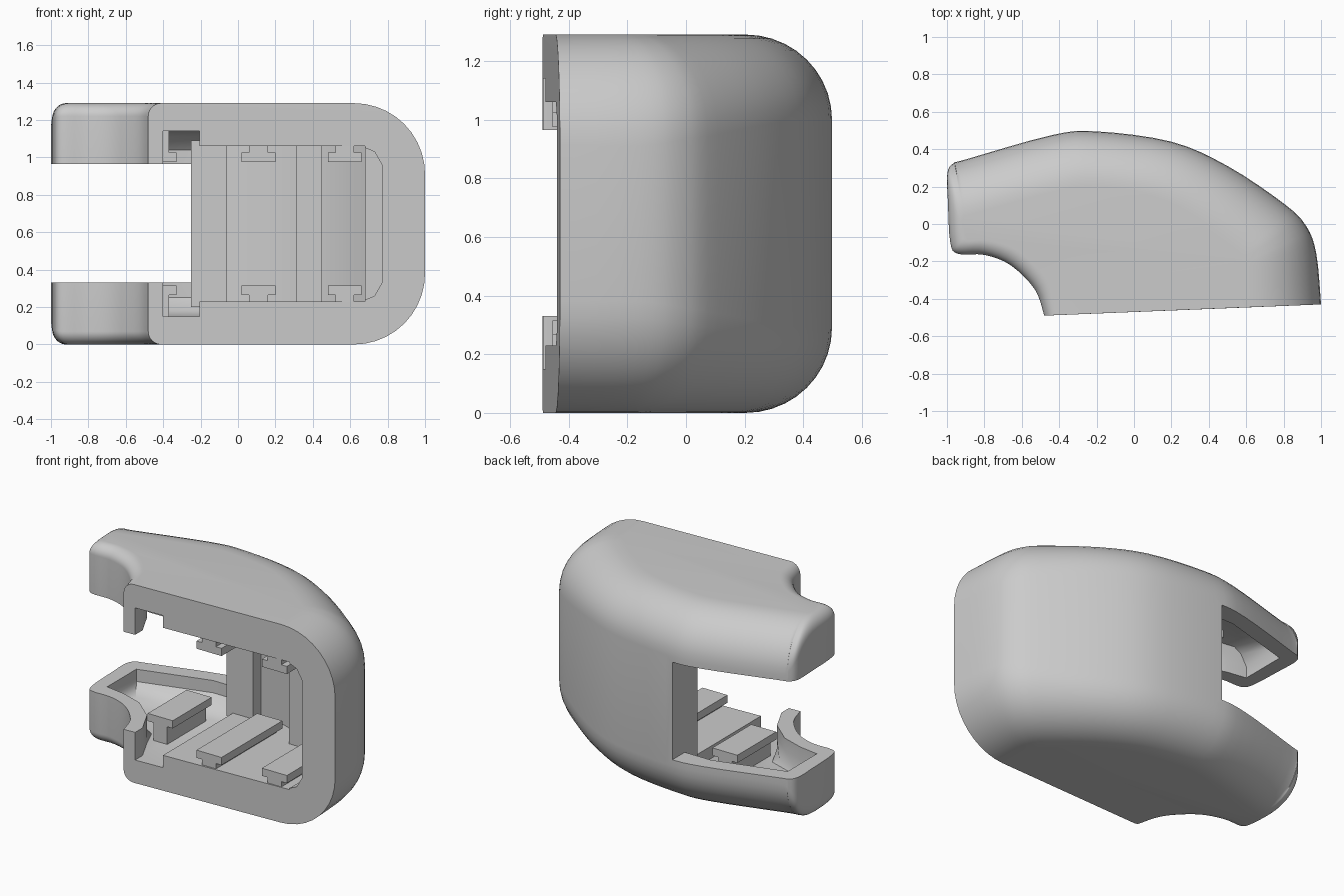
import bpy, bmesh, math
from mathutils import Vector

if "Cube" in bpy.data.objects:
    bpy.data.objects.remove(bpy.data.objects["Cube"])

HEIGHT = 1.29
grey = bpy.data.materials.new("light_grey")
grey.use_nodes = True
grey.diffuse_color = (0.6, 0.6, 0.6, 1)
grey.node_tree.nodes["Principled BSDF"].inputs["Base Color"].default_value = (0.6, 0.6, 0.6, 1)


def add_object(name, bm):
    bmesh.ops.recalc_face_normals(bm, faces=bm.faces)
    mesh = bpy.data.meshes.new(name)
    bm.to_mesh(mesh)
    bm.free()
    obj = bpy.data.objects.new(name, mesh)
    bpy.context.collection.objects.link(obj)
    mesh.materials.append(grey)
    return obj


def loft(name, rings):
    bm = bmesh.new()
    rows = [[bm.verts.new(p) for p in ring] for ring in rings]
    n = len(rows[0])
    for low, high in zip(rows, rows[1:]):
        for i in range(n):
            j = (i + 1) % n
            bm.faces.new((low[i], low[j], high[j], high[i]))
    bm.faces.new(rows[0][::-1])
    bm.faces.new(rows[-1])
    return add_object(name, bm)


def prism(name, outline, z0, z1):
    return loft(name, [[(x, y, z) for x, y in outline] for z in (z0, z1)])


def box(name, x0, x1, y0, y1, z0, z1):
    return prism(name, [(x0, y0), (x1, y0), (x1, y1), (x0, y1)], z0, z1)


def smooth_path(points, steps):
    # Catmull-Rom through an open chain of points of any dimension
    pts = [Vector(p) for p in points]
    pts = [pts[0]] + pts + [pts[-1]]
    path = []
    for a, b, c, d in zip(pts, pts[1:], pts[2:], pts[3:]):
        for k in range(steps):
            t = k / steps
            path.append(b + (c - a) * (t / 2) + (a * 2 - b * 5 + c * 4 - d) * (t * t / 2)
                        + (b * 3 - a - c * 3 + d) * (t ** 3 / 2))
    return path + [pts[-1]]


def cut(target, cutter):
    mod = target.modifiers.new("cut", 'BOOLEAN')
    mod.operation = 'DIFFERENCE'
    mod.solver = 'EXACT'
    mod.object = cutter
    bpy.context.view_layer.objects.active = target
    bpy.ops.object.modifier_apply(modifier=mod.name)
    bpy.data.objects.remove(cutter)


# Shell plan: wall x, wall y, flat-face x, flat-face y, rounding height
plan = [
    (1.0, -.43, .62, -.445, .38), (.975, -.16, .615, -.25, .38),
    (.92, -.01, .6, -.19, .36), (.8, .11, .56, -.14, .34),
    (.5, .31, .34, .03, .3), (.2, .44, .11, .15, .29),
    (-.2, .495, -.2, .2, .29), (-.44, .475, -.4, .18, .29),
    (-.9, .345, -.84, .06, .29), (-.965, .325, -.91, .04, .26),
    (-.998, .27, -.92, .02, .18), (-.995, .12, -.92, 0, .09),
    (-.982, -.1, -.91, -.06, .08), (-.94, -.16, -.89, -.09, .07),
    (-.8, -.165, -.78, -.09, .07), (-.66, -.22, -.61, -.15, .07),
    (-.53, -.35, -.46, -.31, .07), (-.48, -.49, -.41, -.487, .07),
]
path = smooth_path(plan, 4)
lower = []
LAYERS = 10
for k in range(LAYERS + 1):
    a = math.pi / 2 * (1 - k / LAYERS)
    c, s = math.cos(a), math.sin(a)
    lower.append([(p[2] + (p[0] - p[2]) * c, p[3] + (p[1] - p[3]) * c,
                   p[4] * (1 - s)) for p in path])
upper = [[(x, y, HEIGHT - z) for x, y, z in ring] for ring in reversed(lower)]
shell = loft("shell", lower + upper)

# Main cavity, with vertical corners rounded on the closed side
cavity = [(-.3, -.6), (.68, -.6), (.68, -.05), (.58, .05), (.45, .13),
          (.3, .22), (.1, .29), (-.1, .33), (-.3, .34)]
cut(shell, prism("cavity_cutter", cavity, .23, 1.06))

# Rounded strip that widens the opening to the side
side = [(.5, .23), (.66, .23), (.73, .26), (.77, .33)]
side += [(x, HEIGHT - z) for x, z in reversed(side)]
cut(shell, loft("side_cutter", [[(x, y, z) for x, z in side] for y in (-.6, -.1)]))

# Prong pocket narrows toward its floor and ceiling
pocket = [(-.9, -.06), (-.77, -.08), (-.62, -.13), (-.48, -.25), (-.4, -.41),
          (-.4, -.6), (-.205, -.6), (-.205, .37), (-.44, .37), (-.9, .24)]


def pocket_ring(z, d):
    return [(x + d if x < -.5 else x, y - d * 1.5 if y > 0 else y, z) for x, y in pocket]


cut(shell, loft("pocket_cutter", [pocket_ring(.15, .09), pocket_ring(.18, .04), pocket_ring(.25, 0),
                                  pocket_ring(HEIGHT - .25, 0), pocket_ring(HEIGHT - .18, .04),
                                  pocket_ring(HEIGHT - .15, .09)]))

# Slot separating the two prongs
cut(shell, box("slot_cutter", -1.2, -.25, -1, 1, .33, .965))

# Upright posts against the back wall
parts = [shell,
         box("slot_post", -.25, -.06, .24, .42, .2, 1.09),
         box("middle_post", .31, .45, .08, .27, .2, 1.09)]


# T-shaped rails on the floor and ceiling
def rail(name, x, y0, y1, z):
    section = [(.04, z), (.04, .265), (0, .265), (0, .315), (.18, .315),
               (.18, .265), (.14, .265), (.14, z)]
    for side_name, flip in (("lower", False), ("upper", True)):
        parts.append(loft(side_name + "_" + name, [
            [(x + u, y, HEIGHT - v if flip else v) for u, v in section] for y in (y0, y1)]))


rail("middle_rail", .02, -.455, .17, .21)
rail("side_rail", .48, -.44, .06, .21)
rail("prong_rail", -.51, -.2, .2, .13)

for obj in parts:
    bpy.ops.object.select_all(action='DESELECT')
    obj.select_set(True)
    bpy.context.view_layer.objects.active = obj
    bpy.ops.object.shade_smooth_by_angle(angle=math.radians(32))
